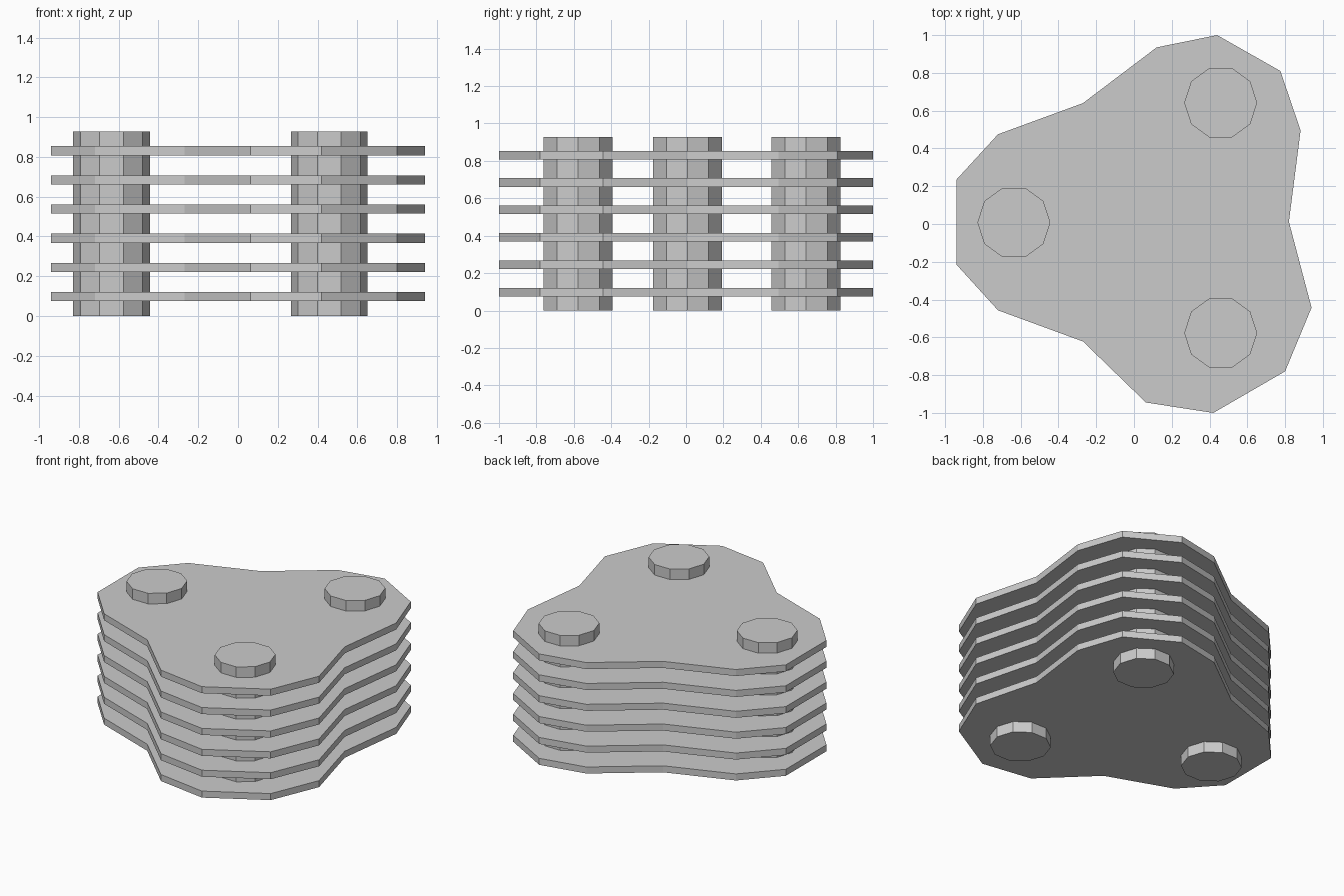
import bpy, bmesh, math

if "Cube" in bpy.data.objects:
    bpy.data.objects.remove(bpy.data.objects["Cube"])


def prism(name, outline, z0, z1):
    """Extrude a flat counter-clockwise outline from z0 up to z1."""
    bm = bmesh.new()
    base = bm.faces.new([bm.verts.new((x, y, z0)) for x, y in outline])
    res = bmesh.ops.extrude_face_region(bm, geom=[base], use_keep_orig=True)
    top = [v for v in res["geom"] if isinstance(v, bmesh.types.BMVert)]
    bmesh.ops.translate(bm, verts=top, vec=(0, 0, z1 - z0))
    bmesh.ops.recalc_face_normals(bm, faces=bm.faces)
    mesh = bpy.data.meshes.new(name)
    bm.to_mesh(mesh)
    bm.free()
    ob = bpy.data.objects.new(name, mesh)
    bpy.context.collection.objects.link(ob)
    return ob


# Three-lobed plate outline
plate = [(0.44, 1.0), (0.12, 0.935), (-0.27, 0.64), (-0.72, 0.475),
         (-0.94, 0.235), (-0.94, -0.215), (-0.72, -0.457), (-0.27, -0.622),
         (0.063, -0.945), (0.42, -1.0), (0.80, -0.78), (0.94, -0.443),
         (0.82, 0.012), (0.882, 0.495), (0.775, 0.81)]

# Stack of six thin plates
for i in range(6):
    mid = 0.098 + i * 0.1466
    prism(f"plate_{i + 1}", plate, mid - 0.023, mid + 0.023)

# Three ten-sided columns through the stack
for name, cx, cy in (("column_left", -0.636, 0.008),
                     ("column_back", 0.459, 0.642),
                     ("column_front", 0.459, -0.577)):
    ring = [(cx + 0.193 * math.cos(a * math.tau / 10),
             cy + 0.193 * math.sin(a * math.tau / 10)) for a in range(10)]
    prism(name, ring, 0, 0.928)
